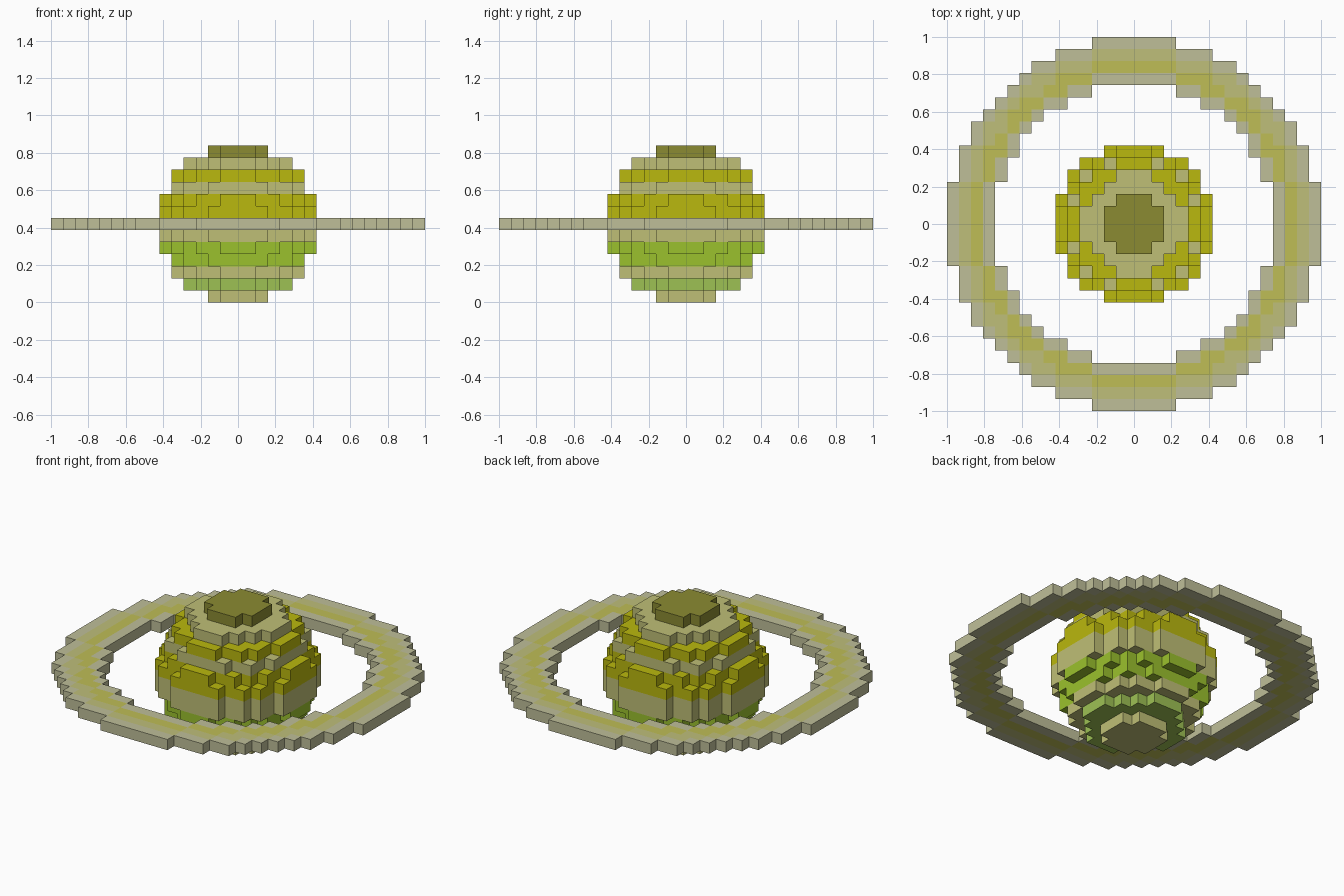
import bpy
import bmesh
from mathutils import Vector

if "Cube" in bpy.data.objects:
    bpy.data.objects.remove(bpy.data.objects["Cube"], do_unlink=True)

CELL = 2 / 31          # edge of one block
MID = 6                # index of the equator layer
AXES = [Vector(a) for a in ((1, 0, 0), (0, 1, 0), (0, 0, 1))]


def linear(c):
    c /= 255
    return c / 12.92 if c <= 0.04045 else ((c + 0.055) / 1.055) ** 2.4


def material(name, r, g, b):
    mat = bpy.data.materials.new(name)
    mat.use_nodes = True
    colour = (linear(r), linear(g), linear(b), 1)
    mat.diffuse_color = colour
    bsdf = mat.node_tree.nodes["Principled BSDF"]
    bsdf.inputs["Base Color"].default_value = colour
    bsdf.inputs["Roughness"].default_value = 0.8
    return mat


sand = material("sand", 191, 191, 118)
yellow = material("mustard yellow", 186, 184, 14)
green = material("leaf green", 155, 193, 45)
pale_green = material("pale green", 158, 193, 84)
olive = material("dark olive", 139, 139, 50)
ring_grey = material("ring grey", 191, 191, 153)
ring_pale = material("ring pale yellow", 191, 191, 122)
ring_yellow = material("ring yellow", 191, 190, 86)


def build_blocks(name, cells, mats):
    """Outer skin of a set of blocks; cells maps (x, y, z) to a material."""
    bm = bmesh.new()
    for cell, mat in cells.items():
        centre = Vector(cell)
        for k in range(3):
            for sign in (-1, 1):
                n = AXES[k] * sign
                if tuple(int(v) for v in centre + n) in cells:
                    continue
                u, v = AXES[(k + 1) % 3] / 2, AXES[(k + 2) % 3] / 2 * sign
                mid = centre + n / 2
                corners = (mid - u - v, mid + u - v, mid + u + v, mid - u + v)
                face = bm.faces.new([bm.verts.new(p * CELL) for p in corners])
                face.material_index = mats.index(mat)
    bmesh.ops.remove_doubles(bm, verts=bm.verts, dist=CELL / 100)
    mesh = bpy.data.meshes.new(name)
    bm.to_mesh(mesh)
    bm.free()
    for mat in mats:
        mesh.materials.append(mat)
    obj = bpy.data.objects.new(name, mesh)
    obj.location.z = (MID + 0.5) * CELL
    bpy.context.collection.objects.link(obj)
    return obj


# Banded planet: one colour per layer, bottom to top
bands = [sand, pale_green, sand, green, green, sand, sand,
         yellow, yellow, sand, yellow, sand, olive]
span = range(-MID, MID + 1)
planet = {(x, y, z): bands[z + MID]
          for x in span for y in span for z in span
          if x * x + y * y + z * z <= 6.5 ** 2}
build_blocks("planet", planet, [sand, pale_green, green, yellow, olive])

# Flat ring: concentric stripes one block wide, inside to outside
stripes = [ring_grey, ring_yellow, ring_pale, ring_grey]
ring = {}
for x in range(-15, 16):
    for y in range(-15, 16):
        stripe = int((x * x + y * y) ** 0.5 - 11.5 + 10) - 10
        if 0 <= stripe < len(stripes):
            ring[x, y, 0] = stripes[stripe]
build_blocks("ring", ring, [ring_grey, ring_pale, ring_yellow])
